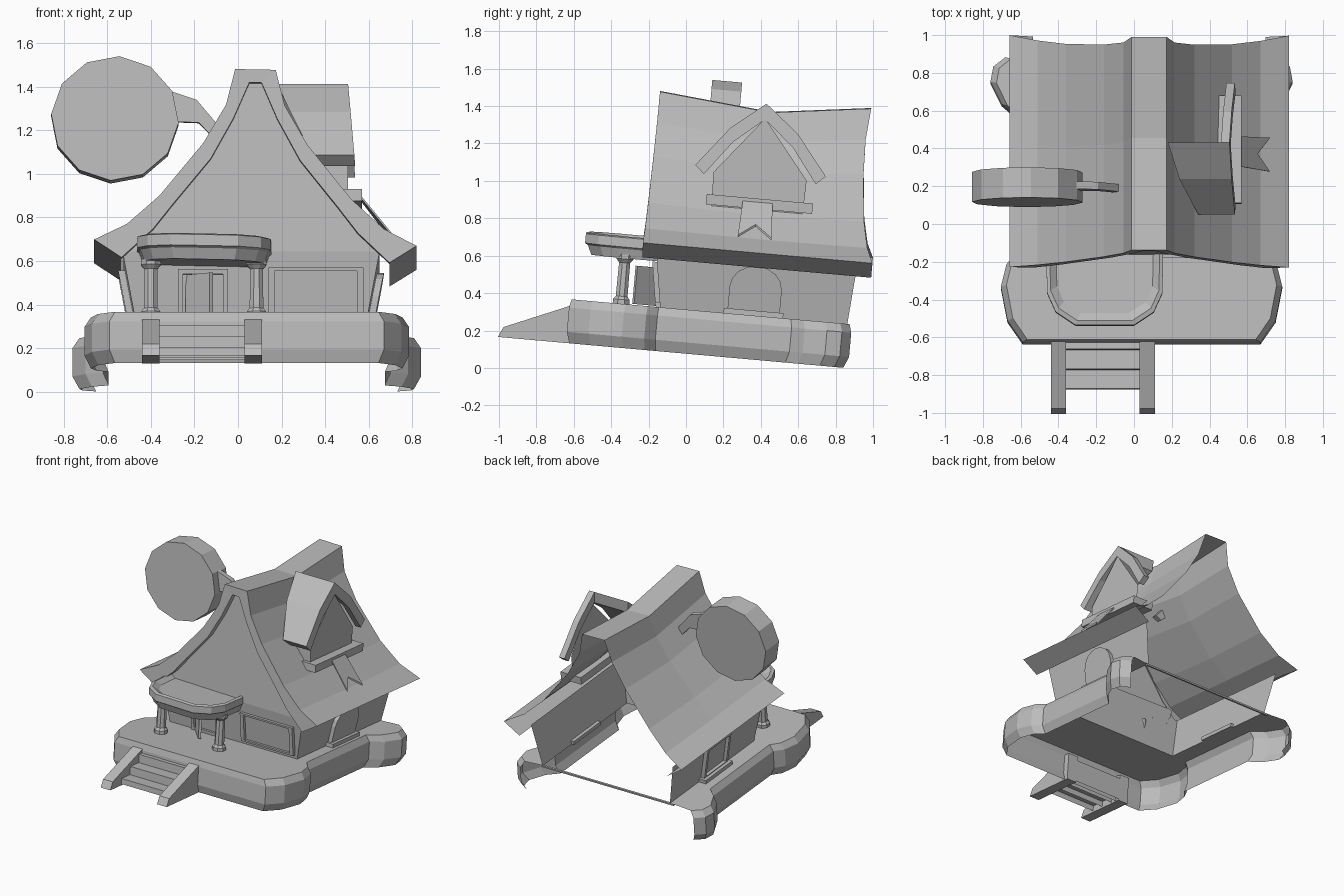
import bpy, math
from math import sin, cos, pi, radians
from mathutils import Matrix

cube = bpy.data.objects.get("Cube")
if cube:
    bpy.data.objects.remove(cube)

grey = bpy.data.materials.new("plain grey")
grey.use_nodes = True
grey.diffuse_color = (0.5, 0.5, 0.5, 1)
grey.node_tree.nodes["Principled BSDF"].inputs["Base Color"].default_value = (0.5, 0.5, 0.5, 1)

# The whole house leans back slightly
LEAN = Matrix.Translation((0, 0, 0.076)) @ Matrix.Rotation(-0.089, 4, 'X')


def build(name, verts, faces):
    me = bpy.data.meshes.new(name)
    me.from_pydata(verts, [], faces)
    me.materials.append(grey)
    ob = bpy.data.objects.new(name, me)
    bpy.context.collection.objects.link(ob)
    ob.matrix_world = LEAN
    return ob


def loft(name, rings, closed=True, start=True, end=True):
    """Skin a list of equally long point rings, with optional end caps."""
    n = len(rings[0])
    verts = [p for r in rings for p in r]
    faces = []
    for k in range(len(rings) - 1):
        for i in range(n if closed else n - 1):
            j = (i + 1) % n
            faces.append((k * n + i, k * n + j, k * n + n + j, k * n + n + i))
    if start:
        faces.append(tuple(range(n))[::-1])
    if end:
        faces.append(tuple(range(len(verts) - n, len(verts))))
    return build(name, verts, faces)


def sheet(name, rings):
    return loft(name, rings, closed=False, start=False, end=False)


def box(name, x, y, z, bottom=True):
    return loft(name, [[(x[0], y[0], h), (x[1], y[0], h), (x[1], y[1], h), (x[0], y[1], h)] for h in z],
                start=bottom)


def frame(name, outline, place, shrink, depth):
    """Raised border around a flat outline, laid on a wall by place(u, v, d)."""
    us, vs = [p[0] for p in outline], [p[1] for p in outline]
    cu, cv = (min(us) + max(us)) / 2, (min(vs) + max(vs)) / 2
    inner = [(cu + (u - cu) * shrink, cv + (v - cv) * shrink) for u, v in outline]
    loops = [(outline, 0), (outline, depth), (inner, depth), (inner, 0.004)]
    return loft(name, [[place(u, v, d) for u, v in pts] for pts, d in loops])


# Hollow base with rounded corners, open underneath and at the back
C, TOP = 0.04, 0.235
half = [(0.63, -0.645), (0.71, -0.53), (0.745, -0.35), (0.715, -0.23), (0.66, -0.17), (0.66, 0.55),
        (0.74, 0.62), (0.8, 0.74), (0.785, 0.82), (0.72, 0.87)]
outline = [(-x, y) for x, y in reversed(half)] + half


def deck_ring(sx, sy, z):
    return [(C + x * sx, y * sy, z) for x, y in outline]


sheet("base_skirt", [deck_ring(0.96, 0.97, 0), deck_ring(1, 1, 0.06),
                     deck_ring(1, 1, 0.19), deck_ring(0.96, 0.985, TOP)])
deck = deck_ring(0.96, 0.985, TOP)
deck += [(0.59, 0.84, TOP), (0.59, -0.16, TOP), (-0.47, -0.16, TOP), (-0.47, 0.84, TOP)]
build("deck", deck, [range(len(deck))])
box("back_sill", (-0.5, 0.6), (0.83, 0.845), (TOP - 0.012, TOP))

# Steps and their side ramps
for i in range(3):
    box("step_%d" % i, (-0.36, 0.03), (-0.68 - 0.1 * i, -0.6), (0.01, 0.17 - 0.06 * i), bottom=False)
ramp = [(-0.6, 0.0), (-1.01, 0.0), (-0.985, 0.055), (-0.64, 0.2), (-0.6, 0.2)]
for name, x in (("left_ramp", 0.03), ("right_ramp", -0.44)):
    loft(name, [[(h, y, z) for y, z in ramp] for h in (x, x + 0.08)])

# Flared walls and front gable
WC = 0.06


def flare(z):
    return (z - TOP) / 0.315


def wall_half(z):
    return 0.53 + 0.06 * flare(z)


def wall_y(z):
    return -0.16 - 0.05 * flare(z)


wall = []
for z in (TOP, 0.55):
    w, f, b = wall_half(z), wall_y(z), 0.845 + 0.025 * flare(z)
    wall += [(WC - w, b, z), (WC - w, f, z), (WC + w, f, z), (WC + w, b, z)]
build("walls", wall, [(i, i + 1, i + 5, i + 4) for i in range(3)])
gable = [(0.59, 0.55), (0.47, 0.66), (0.39, 0.765), (0.215, 0.98), (0.11, 1.17), (0.03, 1.34)]
gable = [(0.08 + x, -0.212, z) for x, z in gable] + [(0.08 - x, -0.212, z) for x, z in reversed(gable)]
build("front_gable", gable, [range(len(gable))])

# Swept roof skin: (half width, height, rear end), with eave ends and a front border
outer = [(0.093, 1.385, 0.87), (0.135, 1.22, 0.855), (0.24, 1.04, 0.86),
         (0.44, 0.795, 0.885), (0.59, 0.66, 0.915), (0.74, 0.585, 0.95)]
inner = [(0.028, 1.325, 0.87), (0.1, 1.16, 0.855), (0.205, 0.97, 0.86),
         (0.38, 0.755, 0.885), (0.47, 0.64, 0.915), (0.615, 0.505, 0.95)]


def roof_ring(skin, t, sag, inset=0.0):
    ring = []
    for x, z, rear in [(-x, z, r) for x, z, r in reversed(skin)] + skin:
        front = inset - 0.26 - 0.03 * abs(x)
        ring.append((0.08 + x, front + (rear - front) * t, z - 0.02 * x - sag * max(0, z - 0.6) / 0.8))
    return ring


eaved = outer + inner[-1:]
sheet("roof", [roof_ring(eaved, 0, 0), roof_ring(eaved, 0.53, 0.06), roof_ring(eaved, 1, -0.01)])
sheet("roof_front_border", [roof_ring(outer, 0, 0), roof_ring(inner, 0, 0), roof_ring(inner, 0, 0, 0.065)])


# Wall openings
def on_front(u, v, d):
    return (u, wall_y(v) - d, v)


def on_left(u, v, d):
    return (WC + wall_half(v) + d, u, v)


def on_right(u, v, d):
    return (WC - wall_half(v) - d, u, v)


def rect(u0, u1, v0, v1):
    return [(u0, v0), (u1, v0), (u1, v1), (u0, v1)]


frame("front_window", rect(0.14, 0.575, 0.26, 0.475), on_front, 0.87, 0.025)
frame("door_frame", rect(-0.275, -0.045, 0.236, 0.47), on_front, 0.8, 0.025)
leaf = [(-0.24, -0.19), (-0.13, -0.31), (-0.115, -0.3), (-0.22, -0.18)]
loft("door", [[(x, y, z) for x, y in leaf] for z in (0.24, 0.445)])
arch = [(0.2, 0.25), (0.48, 0.25)]
arch += [(0.34 + 0.14 * cos(pi * i / 8), 0.38 + 0.12 * sin(pi * i / 8)) for i in range(9)]
loft("left_arched_window", [[on_left(u, v, d) for u, v in arch] for d in (0, 0.03)])
frame("right_window", rect(0.2, 0.48, 0.25, 0.5), on_right, 0.85, 0.03)
for name, x in (("left", WC + 0.55), ("right", WC - 0.55)):
    box(name + "_window_sill", (x - 0.04, x + 0.04), (0.18, 0.5), (0.235, 0.262))

# Porch canopy with a raised rim, on two columns
PX = -0.155
plan = [(0.31, -0.2), (0.305, -0.42), (0.26, -0.52), (0.155, -0.59)]
plan = plan + [(-x, y) for x, y in reversed(plan)]


def canopy_ring(s, z):
    return [(PX + x * s, -0.2 + (y + 0.2) * s, z - 0.02 * x) for x, y in plan]


loft("canopy", [canopy_ring(0.9, 0.485), canopy_ring(0.96, 0.535), canopy_ring(1, 0.545),
                canopy_ring(1, 0.595), canopy_ring(0.94, 0.602), canopy_ring(0.83, 0.575)])
for name, x in (("right_column", -0.4), ("left_column", 0.085)):
    shape = [(0.048, TOP), (0.048, 0.258), (0.034, 0.275), (0.032, 0.455), (0.05, 0.475), (0.05, 0.5)]
    loft(name, [[(x + r * cos(pi * i / 4 + 0.39), -0.37 + r * sin(pi * i / 4 + 0.39), z)
                 for i in range(8)] for r, z in shape])

# Dormer on the left slope: full front trim, roof slab on the front side only
DY = 0.31
face = [(-0.245, 0.8), (0.245, 0.8), (0.25, 0.98), (0, 1.29), (-0.25, 0.98)]
build("dormer_face", [(0.505, DY + y, z) for y, z in face], [range(5)])
sheet("dormer_side", [[(x, DY + y, z) for y, z in (face[0], face[4])] for x in (0.3, 0.505)])
top = [(-0.35, 1.01, 0.34), (-0.18, 1.225, 0.24), (0, 1.37, 0.18), (0.18, 1.225, 0.24), (0.35, 1.01, 0.34)]
under = [(0.3, 0.965, 0.35), (0.16, 1.15, 0.25), (0, 1.285, 0.19), (-0.16, 1.15, 0.25), (-0.3, 0.965, 0.35)]


def dormer_front(z, back=0.0):
    return 0.535 - 0.08 * (z - 1) - back


loft("dormer_trim", [[(dormer_front(z, back), DY + y, z) for y, z, _ in top + under] for back in (0.045, 0)])
slab = top[:3] + under[2:]
loft("dormer_roof", [[(xb, DY + y, z) for y, z, xb in slab],
                     [(dormer_front(z, 0.045), DY + y, z) for y, z, _ in slab]])
box("dormer_sill", (0.4, 0.57), (DY - 0.275, DY + 0.295), (0.805, 0.86))
flag = [(0.565, -0.08, 0.835), (0.565, 0.08, 0.835), (0.72, 0.09, 0.645), (0.655, 0, 0.71), (0.72, -0.09, 0.645)]
loft("hanging_banner", [[(x, DY + y, z + h) for x, y, z in flag] for h in (0, 0.012)])

# Round sign on a bracket from the right slope
loft("round_sign", [[(-0.565 + 0.293 * cos(radians(86 + 30 * i)), y, 1.184 + 0.287 * sin(radians(86 + 30 * i)))
                     for i in range(12)] for y in (0.01, 0.17)])
arm = [(-0.31, 1.315), (-0.31, 1.175), (-0.18, 1.17), (-0.08, 1.065), (-0.03, 1.085), (-0.19, 1.275)]
loft("sign_bracket", [[(x, y, z) for x, z in arm] for y in (0.07, 0.11)])
